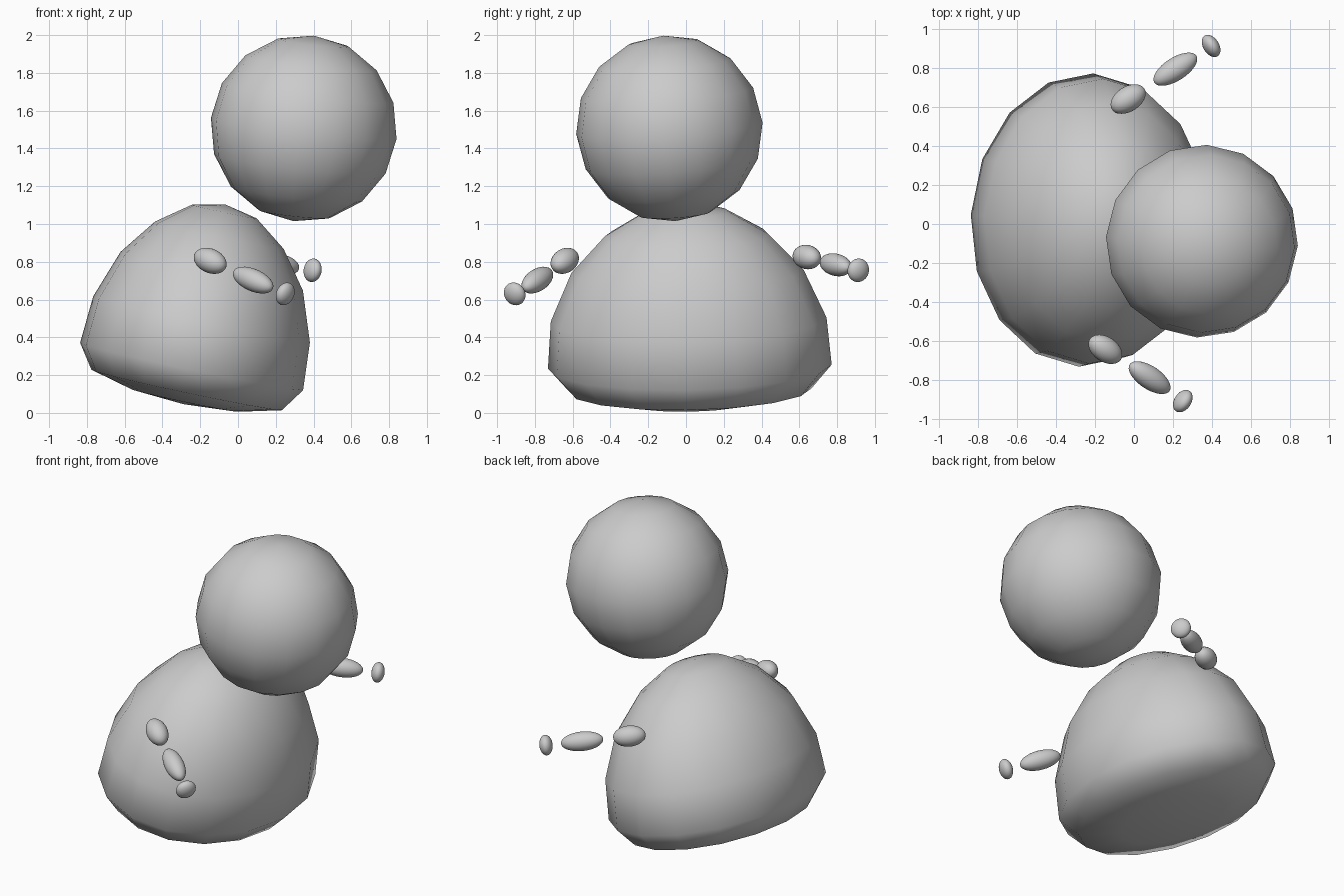
import bpy, bmesh
from math import pi, radians, acos
from mathutils import Vector, Euler

if "Cube" in bpy.data.objects:
    bpy.data.objects.remove(bpy.data.objects["Cube"])


def uv_sphere(name, segments, rings, location, rotation, shape):
    """Smooth UV sphere whose unit vertices are remapped by shape(co)."""
    bm = bmesh.new()
    bmesh.ops.create_uvsphere(bm, u_segments=segments, v_segments=rings, radius=1)
    for v in bm.verts:
        v.co = shape(v.co.copy())
    bmesh.ops.recalc_face_normals(bm, faces=bm.faces)
    for f in bm.faces:
        f.smooth = True
    mesh = bpy.data.meshes.new(name)
    bm.to_mesh(mesh)
    bm.free()
    obj = bpy.data.objects.new(name, mesh)
    obj.location = location
    obj.rotation_euler = rotation
    bpy.context.collection.objects.link(obj)
    return obj


def degrees(x, y, z):
    return Euler((radians(x), radians(y), radians(z)))


# Body: egg profile (radius, height) per ring, top to bottom, wider across y
PROFILE = [(0, 1.08), (0.175, 1.043), (0.348, 0.915), (0.494, 0.72), (0.587, 0.459),
           (0.604, 0.204), (0.516, 0.077), (0.291, 0.021), (0, 0)]


def body_shape(co):
    r, h = PROFILE[round(acos(max(-1, min(1, co.z))) / (pi / 8))]
    flat = Vector((co.x, co.y))
    if r == 0:
        return Vector((0, 0, h))
    flat.normalize()
    return Vector((flat.x * r, flat.y * r * 1.245, h))


uv_sphere("body", 16, 8, (-0.288, 0.025, 0.046), degrees(0.8, 12, -2.65), body_shape)

# Head
uv_sphere("head", 16, 8, (0.348, -0.088, 1.506), degrees(3.5, 6.5, -2.65),
          lambda co: co * 0.495)

# Arms: three ellipsoids each, long axis along the arm (hand is flattened along it)
SEGMENTS = [("upper_arm", 0.064, 0.099), ("forearm", 0.059, 0.129), ("hand", 0.0625, 0.04)]
ARMS = {
    "right": [(-0.147, -0.642, 0.805), (0.08, -0.787, 0.703), (0.25, -0.907, 0.63)],
    "left": [(-0.03, 0.64, 0.825), (0.212, 0.793, 0.784), (0.395, 0.912, 0.755)],
}
for side, centres in ARMS.items():
    direction = Vector(centres[2]) - Vector(centres[0])
    rotation = direction.to_track_quat('Z', 'Y').to_euler()
    for (part, width, length), centre in zip(SEGMENTS, centres):
        uv_sphere(f"{side}_{part}", 32, 16, centre, rotation,
                  lambda co: Vector((co.x * width, co.y * width, co.z * length)))
